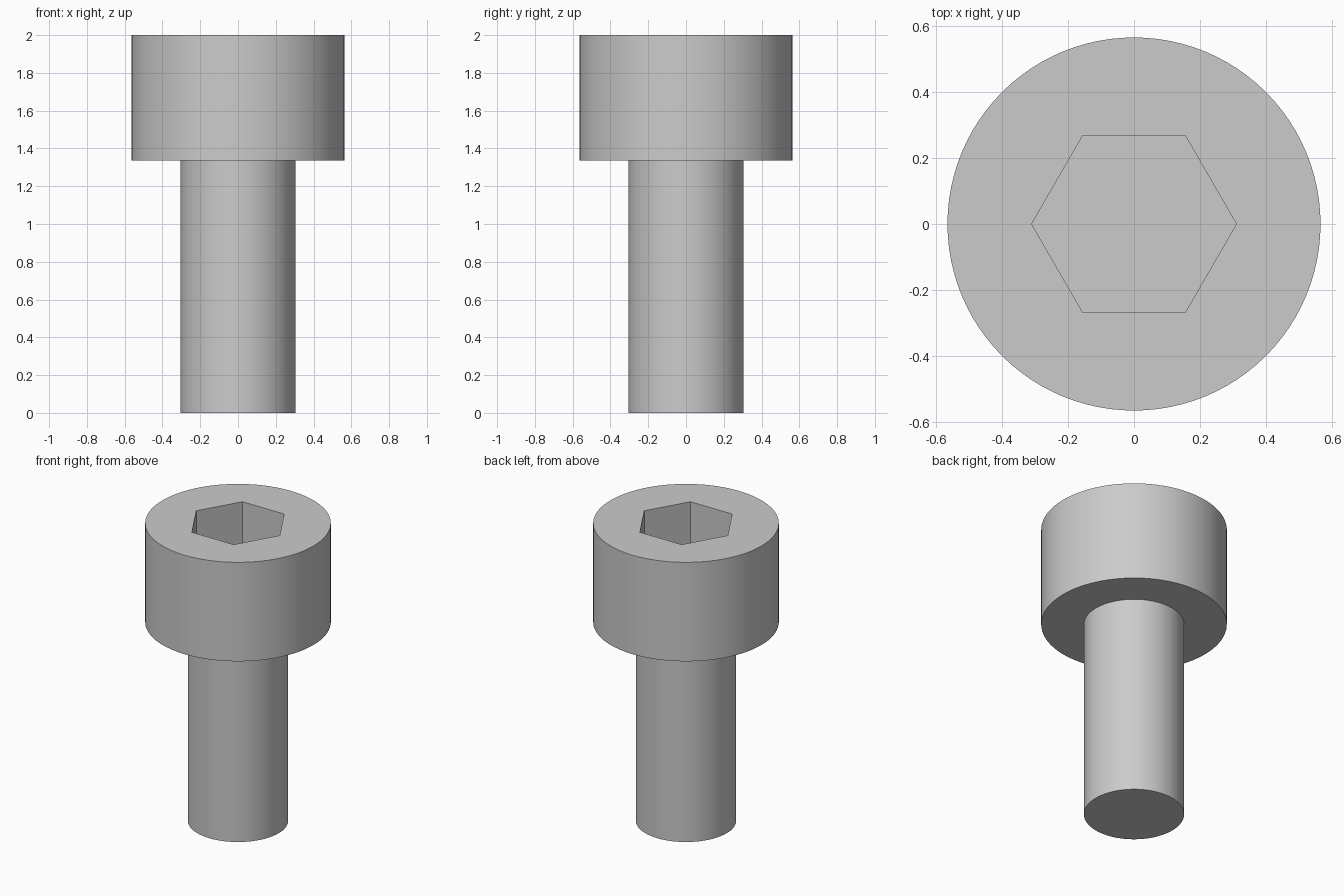
import bpy, bmesh, math

SEGMENTS = 96
HEAD_RADIUS, SHANK_RADIUS, SOCKET_RADIUS = 0.565, 0.305, 0.31
TOP, SHOULDER, SOCKET_FLOOR = 2.0, 1.335, 1.64

cube = bpy.data.objects.get("Cube")
if cube:
    bpy.data.objects.remove(cube, do_unlink=True)

steel = bpy.data.materials.new("grey steel")
steel.use_nodes = True
colour = (0.6, 0.6, 0.6, 1)
steel.diffuse_color = colour
steel.node_tree.nodes["Principled BSDF"].inputs["Base Color"].default_value = colour

bm = bmesh.new()


def ring(radius, z, count=SEGMENTS):
    angles = [math.tau * i / count for i in range(count)]
    return [bm.verts.new((radius * math.cos(a), radius * math.sin(a), z)) for a in angles]


def wall(lower, upper):
    n = len(lower)
    for i in range(n):
        j = (i + 1) % n
        bm.faces.new((lower[i], lower[j], upper[j], upper[i]))


# Shank, shoulder and head side
foot = ring(SHANK_RADIUS, 0)
neck = ring(SHANK_RADIUS, SHOULDER)
head_low = ring(HEAD_RADIUS, SHOULDER)
head_top = ring(HEAD_RADIUS, TOP)
bm.faces.new(foot[::-1])
for lower, upper in ((foot, neck), (neck, head_low), (head_low, head_top)):
    wall(lower, upper)

# Hexagonal socket
rim = ring(SOCKET_RADIUS, TOP, 6)
floor = ring(SOCKET_RADIUS, SOCKET_FLOOR, 6)
wall(rim, floor)
bm.faces.new(floor)

# Flat top, one sector per socket side
step = SEGMENTS // 6
for k in range(6):
    arc = [head_top[(k * step + i) % SEGMENTS] for i in range(step + 1)]
    bm.faces.new(arc + [rim[(k + 1) % 6], rim[k]])

bmesh.ops.recalc_face_normals(bm, faces=bm.faces)
mesh = bpy.data.meshes.new("socket_head_bolt")
bm.to_mesh(mesh)
bm.free()
mesh.materials.append(steel)

bolt = bpy.data.objects.new("socket_head_bolt", mesh)
bpy.context.collection.objects.link(bolt)
bpy.ops.object.select_all(action="DESELECT")
bolt.select_set(True)
bpy.context.view_layer.objects.active = bolt
bpy.ops.object.shade_smooth_by_angle(angle=math.radians(30))
